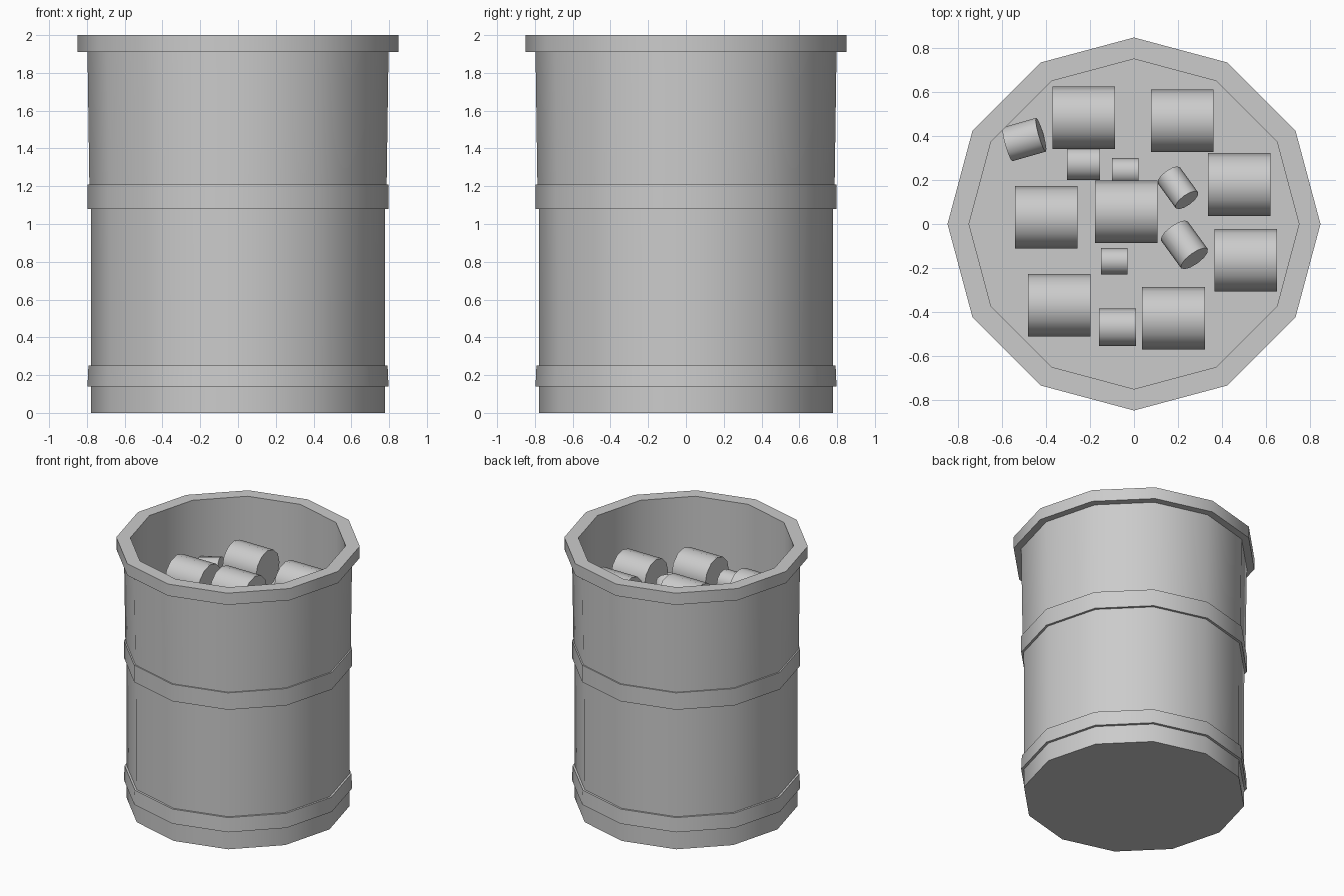
import bpy, bmesh
from math import radians, sin, cos, pi
from mathutils import Matrix

if "Cube" in bpy.data.objects:
    bpy.data.objects.remove(bpy.data.objects["Cube"])

SIDES = 12


def finish(bm, name):
    bmesh.ops.recalc_face_normals(bm, faces=bm.faces)
    mesh = bpy.data.meshes.new(name)
    bm.to_mesh(mesh)
    bm.free()
    obj = bpy.data.objects.new(name, mesh)
    bpy.context.collection.objects.link(obj)
    bpy.ops.object.select_all(action='DESELECT')
    obj.select_set(True)
    bpy.context.view_layer.objects.active = obj
    bpy.ops.object.shade_smooth_by_angle(angle=radians(31))
    return obj


def lathe(name, profile):
    """Revolve (radius, z) pairs and close both ends with flat caps."""
    bm = bmesh.new()
    rings = [[bm.verts.new((r * cos(2 * pi * i / SIDES), r * sin(2 * pi * i / SIDES), z))
              for i in range(SIDES)] for r, z in profile]
    for a, b in zip(rings, rings[1:]):
        for i in range(SIDES):
            j = (i + 1) % SIDES
            bm.faces.new((a[i], a[j], b[j], b[i]))
    bm.faces.new(rings[0])
    bm.faces.new(rings[-1])
    return finish(bm, name)


def pellet(name, x, y, z, length, dia, yaw=0, tilt=0, roll=0):
    """Short cylinder lying along local x."""
    bm = bmesh.new()
    m = (Matrix.Translation((x, y, z)) @ Matrix.Rotation(radians(yaw), 4, 'Z')
         @ Matrix.Rotation(radians(-tilt), 4, 'Y') @ Matrix.Rotation(radians(roll), 4, 'X')
         @ Matrix.Rotation(radians(90), 4, 'Y'))
    bmesh.ops.create_cone(bm, cap_ends=True, segments=SIDES, radius1=dia / 2,
                          radius2=dia / 2, depth=length, matrix=m)
    return finish(bm, name)


# Barrel shell with two hoops, a wide rim and the raised fill level inside
FILL = 1.43
lathe("barrel", [
    (0.777, 0), (0.777, 0.14), (0.797, 0.14), (0.792, 0.25), (0.777, 0.25),
    (0.779, 1.08), (0.797, 1.08), (0.797, 1.21), (0.787, 1.21),
    (0.797, 1.91), (0.85, 1.91), (0.85, 2.0), (0.752, 2.0), (0.752, FILL)])

# Large pellets, all lying along x
large = [(-0.23, 0.485, 1.58), (0.22, 0.47, 1.55), (0.48, 0.18, 1.56), (0.51, -0.165, 1.56),
         (0.18, -0.43, 1.56), (-0.34, -0.37, 1.56), (-0.40, 0.03, 1.60), (-0.035, 0.055, 1.60)]
for i, (x, y, z) in enumerate(large):
    pellet(f"large_pellet_{i + 1}", x, y, z, 0.285, 0.285)

# Small pellets filling the gaps, some turned and tipped up
small = [
    (-0.50, 0.385, 1.52, 0.16, 0.16, 16, 8),
    (0.20, 0.165, 1.53, 0.15, 0.125, -54, 22),
    (0.23, -0.095, 1.53, 0.165, 0.15, -54, 20),
    (-0.23, 0.275, 1.52, 0.15, 0.15, 0, 0),
    (-0.04, 0.24, 1.50, 0.12, 0.12, 0, 0),
    (-0.09, -0.17, 1.50, 0.12, 0.12, 0, 0),
    (-0.075, -0.47, 1.52, 0.17, 0.17, 0, 0)]
for i, p in enumerate(small):
    pellet(f"small_pellet_{i + 1}", *p)
